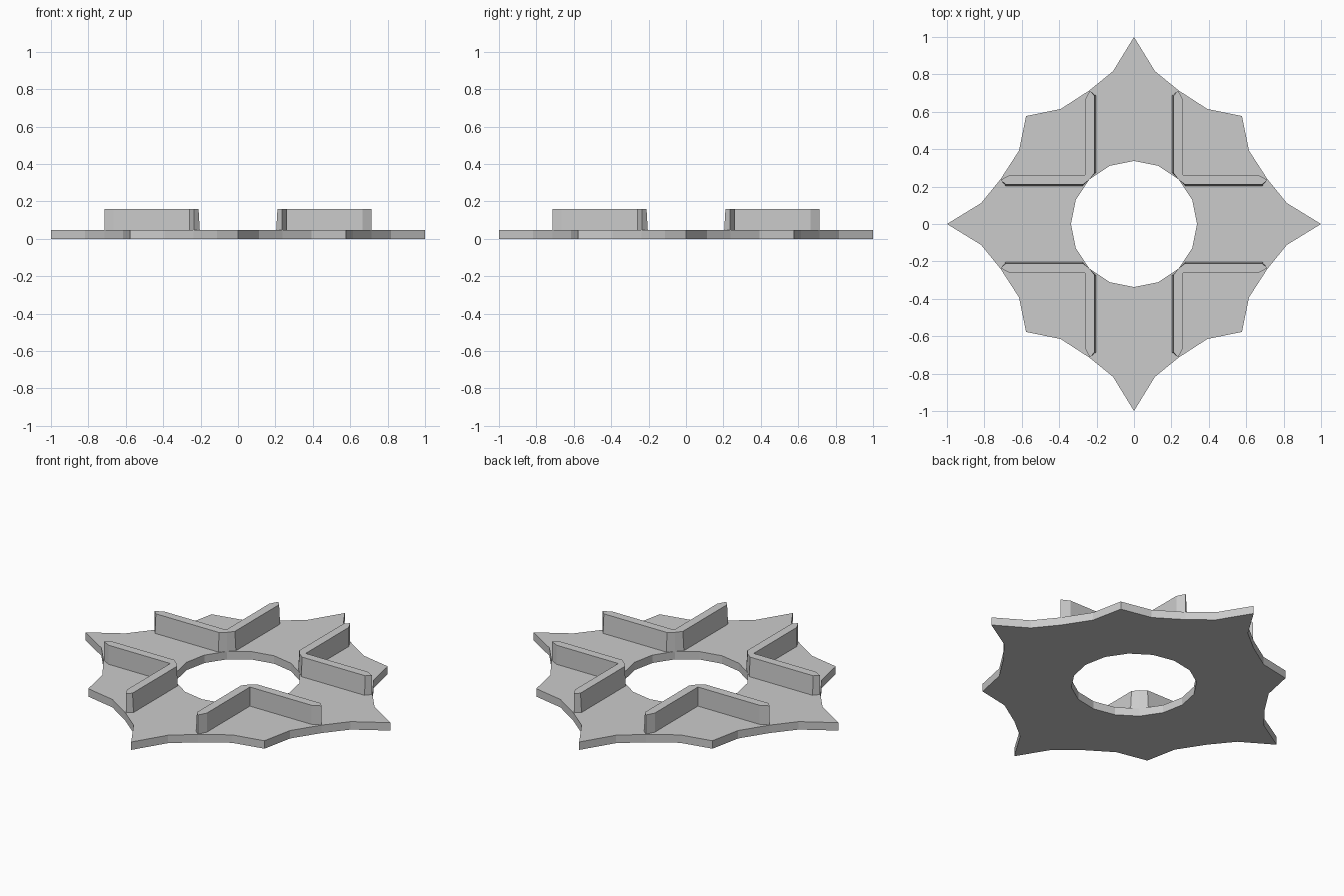
import bpy, bmesh, math

if "Cube" in bpy.data.objects:
    bpy.data.objects.remove(bpy.data.objects["Cube"])


def make_object(name, bm):
    bmesh.ops.recalc_face_normals(bm, faces=bm.faces)
    mesh = bpy.data.meshes.new(name)
    bm.to_mesh(mesh)
    bm.free()
    obj = bpy.data.objects.new(name, mesh)
    bpy.context.collection.objects.link(obj)
    return obj


def rotate(p, quarter):
    c, s = [(1, 0), (0, 1), (-1, 0), (0, -1)][quarter]
    return (p[0] * c - p[1] * s, p[0] * s + p[1] * c)


# Star-shaped plate with a 16-sided hole
PLATE_TOP = 0.047
half = [(1, 0), (0.817, 0.112), (0.714, 0.239), (0.615, 0.392)]
quadrant = half + [(0.577, 0.577)] + [(y, x) for x, y in half[:0:-1]]
outline = [rotate(p, q) for q in range(4) for p in quadrant]
n_out, n_in = len(outline), 16
hole = [(0.337 * math.cos(i * math.tau / n_in), 0.337 * math.sin(i * math.tau / n_in))
        for i in range(n_in)]

bm = bmesh.new()
rings = [[bm.verts.new((x, y, z)) for x, y in pts]
         for pts in (outline, hole) for z in (0, PLATE_TOP)]
out_lo, out_hi, in_lo, in_hi = rings
for lo, hi in ((out_lo, out_hi), (in_lo, in_hi)):
    n = len(lo)
    for i in range(n):
        bm.faces.new((lo[i], lo[(i + 1) % n], hi[(i + 1) % n], hi[i]))
# Two outline edges meet each hole edge
for outer, inner in ((out_lo, in_lo), (out_hi, in_hi)):
    for i in range(n_in):
        a, b, c = (outer[(2 * i + k) % n_out] for k in range(3))
        p, q = inner[i], inner[(i + 1) % n_in]
        bm.faces.new((a, b, p))
        bm.faces.new((b, q, p))
        bm.faces.new((b, c, q))
make_object("star_plate", bm)


# L-shaped corner walls with pointed ends and a slight taper on the channel side
def wall_profile(side):
    arm = [(0.238, 0.238), (0.272, side), (0.686, side), (0.713, 0.236), (0.665, 0.261)]
    return arm + [(0.261, 0.261)] + [(y, x) for x, y in arm[:0:-1]]


for q, label in enumerate(("back_right", "back_left", "front_left", "front_right")):
    bm = bmesh.new()
    lo, hi = [[bm.verts.new((*rotate(p, q), z)) for p in wall_profile(side)]
              for side, z in ((0.204, PLATE_TOP - 0.005), (0.211, 0.16))]
    n = len(lo)
    bm.faces.new(lo[::-1])
    bm.faces.new(hi)
    for i in range(n):
        bm.faces.new((lo[i], lo[(i + 1) % n], hi[(i + 1) % n], hi[i]))
    make_object("corner_wall_" + label, bm)
